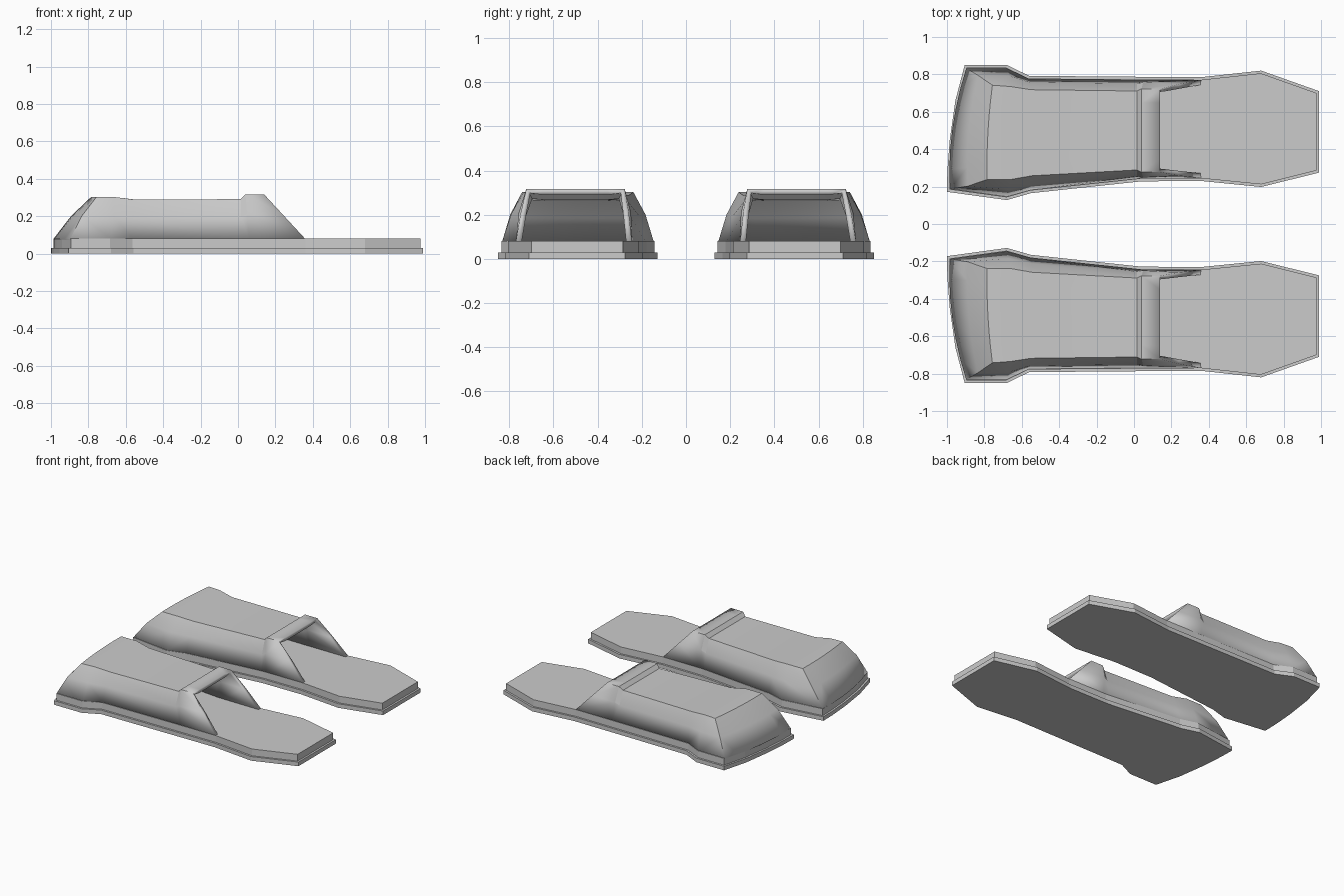
import bpy, bmesh
from mathutils import Vector

if "Cube" in bpy.data.objects:
    bpy.data.objects.remove(bpy.data.objects["Cube"])

# Sole outline of one slipper: inner side, heel, outer side, toe curve
OUTLINE = [(-1.0, .172), (-.68, .128), (-.55, .165), (.04, .228), (.36, .23), (.68, .198),
           (.99, .275), (.99, .71), (.68, .82), (.36, .785), (.04, .787), (-.56, .792),
           (-.68, .85), (-.905, .85), (-.955, .66), (-.985, .45), (-.998, .28)]

# Upper stations, toe to ankle: base inner, top inner, base outer, top outer
STATIONS = [
    ((-.985, .187), (-.785, .238, .302), (-.897, .832), (-.757, .742, .302)),
    ((-.68, .146), (-.66, .238, .302), (-.68, .832), (-.66, .735, .302)),
    ((-.55, .182), (-.545, .258, .288), (-.56, .775), (-.55, .718, .288)),
    ((.02, .242), (.015, .289, .291), (.02, .77), (.015, .711, .291)),
    ((.06, .243), (.04, .277, .316), (.06, .77), (.04, .723, .316)),
    ((.36, .245), (.14, .277, .316), (.36, .77), (.14, .723, .316)),
]
Z0 = .078


def finish(bm, name):
    mesh = bpy.data.meshes.new(name)
    bm.to_mesh(mesh)
    bm.free()
    obj = bpy.data.objects.new(name, mesh)
    bpy.context.collection.objects.link(obj)
    return obj


def make_sole(name):
    # Flange slab with a slightly inset footbed on top
    bm = bmesh.new()
    face = bm.faces.new([bm.verts.new((x, y, 0)) for x, y in OUTLINE])
    bottom = face.copy()
    bottom.normal_flip()
    for step, height in enumerate((.03, .05)):
        if step:
            bmesh.ops.inset_region(bm, faces=[face], thickness=.014, use_even_offset=True)
        new = bmesh.ops.extrude_face_region(bm, geom=[face])["geom"]
        bm.faces.remove(face)
        face = next(g for g in new if isinstance(g, bmesh.types.BMFace))
        bmesh.ops.translate(bm, verts=face.verts[:], vec=(0, 0, height))
    bmesh.ops.remove_doubles(bm, verts=bm.verts[:], dist=1e-4)
    bmesh.ops.recalc_face_normals(bm, faces=bm.faces[:])
    return finish(bm, name)


def make_upper(name):
    bm = bmesh.new()
    N = 6

    def middle(base, top, out):
        p = base.lerp(top, .55)
        p.y += out
        return p

    # Each row runs up the inner side, across the roof, down the outer side
    rows = []
    for i, (bi, ti, bo, to) in enumerate(STATIONS):
        bi, bo = Vector((*bi, Z0)), Vector((*bo, Z0))
        ti, to = Vector(ti), Vector(to)
        bulge = .013 if i < 5 else .004
        mi, mo = middle(bi, ti, -bulge), middle(bo, to, bulge)
        if i == 0:
            mi.x -= .015
            mo.x -= .015
        roof = [ti.lerp(to, k / N) for k in range(N + 1)]
        if i == 0:
            for k, p in enumerate(roof):
                t = k / N
                p.x -= .04 * t * (1 - t)
        rows.append([bm.verts.new(p) for p in (bi, mi, *roof, mo, bo)])
    for a, b in zip(rows, rows[1:]):
        for k in range(len(a) - 1):
            bm.faces.new((a[k], b[k], b[k + 1], a[k + 1]))

    # Rounded toe closing the first row
    def toe_row(start, end, bow):
        mid = []
        for k in range(1, N):
            t = k / N
            p = start.co.lerp(end.co, t)
            p.x -= bow * 4 * t * (1 - t)
            mid.append(bm.verts.new(p))
        return [start, *mid, end]

    r = rows[0]
    levels = [toe_row(r[0], r[-1], .03), toe_row(r[1], r[-2], .02), r[2:-2]]
    for a, b in zip(levels, levels[1:]):
        for k in range(N):
            bm.faces.new((a[k], b[k], b[k + 1], a[k + 1]))
    bmesh.ops.recalc_face_normals(bm, faces=bm.faces[:])
    # The roof must face up so the wall thickness grows inward
    roof_face = max(bm.faces, key=lambda f: abs(f.normal.z) * f.calc_area())
    if roof_face.normal.z < 0:
        bmesh.ops.reverse_faces(bm, faces=bm.faces[:])
    obj = finish(bm, name)
    solid = obj.modifiers.new("wall", 'SOLIDIFY')
    solid.thickness = .026
    solid.offset = -1
    bpy.context.view_layer.objects.active = obj
    obj.select_set(True)
    bpy.ops.object.shade_smooth_by_angle(angle=.4)
    obj.select_set(False)
    return obj


# Left and right slippers mirrored across the y = 0 plane
for part in (make_sole("slipper_soles"), make_upper("slipper_uppers")):
    mirror = part.modifiers.new("pair", 'MIRROR')
    mirror.use_axis = (False, True, False)
    mirror.use_mirror_merge = False
